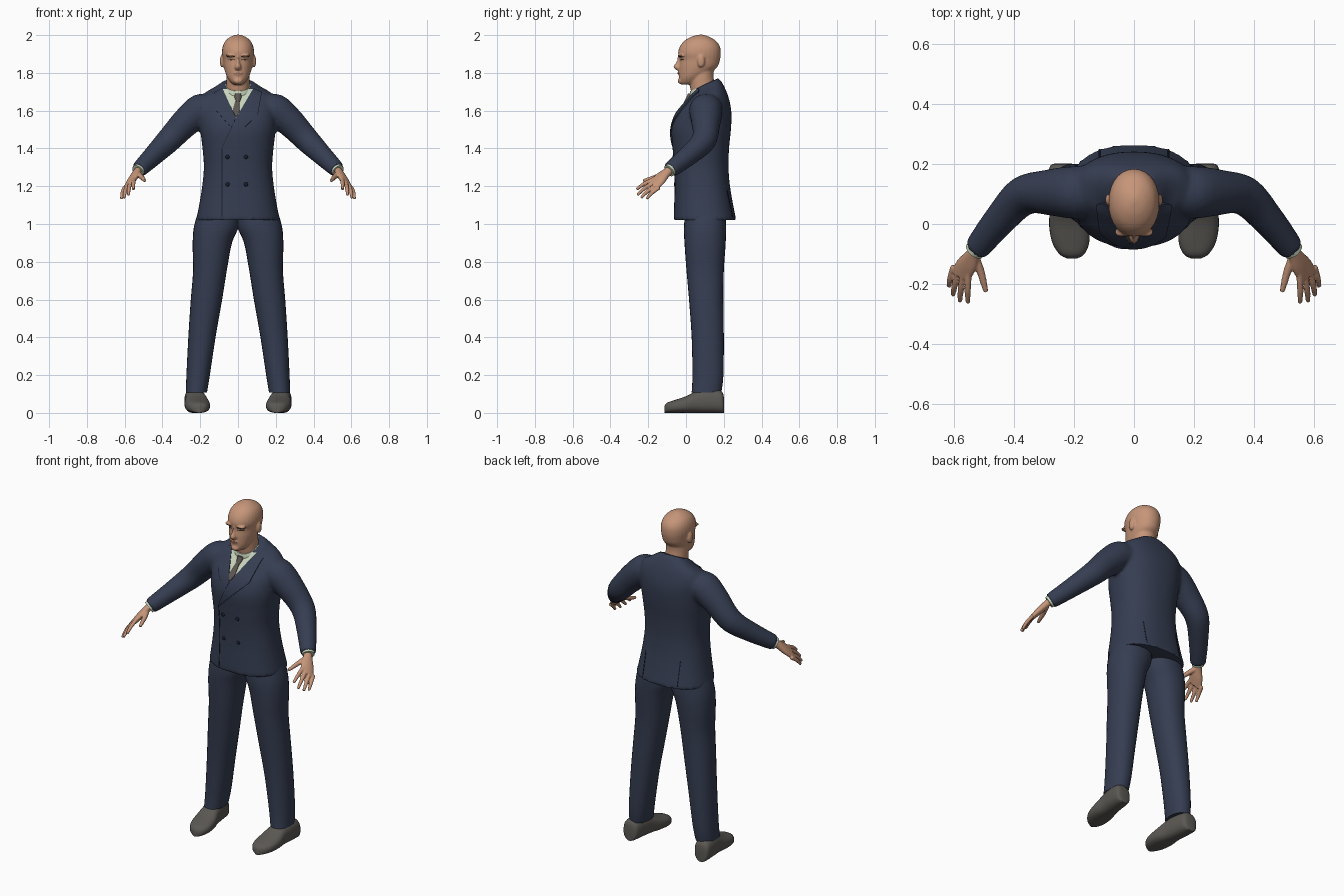
import bpy, bmesh
from math import cos, sin, pi, radians, copysign
from mathutils import Vector, Matrix
from mathutils.bvhtree import BVHTree

if "Cube" in bpy.data.objects:
    bpy.data.objects.remove(bpy.data.objects["Cube"])


def material(name, *rgb):
    m = bpy.data.materials.new(name)
    m.use_nodes = True
    m.diffuse_color = (*rgb, 1)
    m.node_tree.nodes["Principled BSDF"].inputs["Base Color"].default_value = (*rgb, 1)
    return m


NAVY = material("navy cloth", .036, .047, .083)
SEAM = material("dark seam", .01, .013, .024)
SKIN = material("skin", .56, .3, .19)
LIPS = material("lips", .36, .16, .11)
BROW = material("dark brown", .06, .04, .03)
SHIRT = material("pale green shirt", .58, .66, .5)
TIE = material("grey tie", .11, .095, .085)
LEATHER = material("grey leather", .105, .098, .088)


# ---------- helpers ----------
def level(z, hw, front, back, dz=0, x=0):
    """Horizontal ring; dz lifts its back and lowers its front."""
    return (Vector((x, (front + back) / 2, z)), Vector((hw, 0, 0)),
            Vector((0, (back - front) / 2, dz)))


def spline(a, b, c, d, t):
    return .5 * (2 * b + (c - a) * t + (2 * a - 5 * b + 4 * c - d) * t * t
                 + (3 * b - a - 3 * c + d) * t ** 3)


def loft(bm, rings, n=28, steps=4, power=2.0):
    """Skin a smooth closed surface over (centre, half_u, half_v) rings."""
    last, dense = len(rings) - 1, []
    for i in range(last):
        k = [rings[max(0, min(last, i + j))] for j in (-1, 0, 1, 2)]
        dense += [[spline(*(r[p] for r in k), s / steps) for p in range(3)]
                  for s in range(steps)]
    dense.append(rings[-1])
    loops = []
    for c, u, v in dense:
        loop = []
        for j in range(n):
            a = 2 * pi * j / n
            cu, cv = (copysign(abs(f) ** (2 / power), f) for f in (cos(a), sin(a)))
            loop.append(bm.verts.new(c + u * cu + v * cv))
        loops.append(loop)
    for a, b in zip(loops, loops[1:]):
        for j in range(n):
            k = (j + 1) % n
            bm.faces.new((a[j], a[k], b[k], b[j]))
    bm.faces.new(loops[0])
    bm.faces.new(loops[-1])


def tube(bm, pts, side=1, n=20):
    """Round limb through (x, y, z, radius) points."""
    p = [Vector((side * q[0], q[1], q[2])) for q in pts]
    rings = []
    for i, q in enumerate(pts):
        t = (p[min(i + 1, len(p) - 1)] - p[max(i - 1, 0)]).normalized()
        u = t.cross(Vector((0, 0, 1))).normalized()
        rings.append((p[i], u * q[3], t.cross(u) * q[3]))
    loft(bm, rings, n)


def ball(bm, centre, radii):
    bmesh.ops.create_uvsphere(bm, u_segments=20, v_segments=12, radius=1,
                              matrix=Matrix.Translation(centre) @ Matrix.Diagonal((*radii, 1)))


def finish(name, bm, mat, mirror=False, voxel=0, smooth=3, thick=0, angle=50):
    bmesh.ops.recalc_face_normals(bm, faces=bm.faces)
    ob = bpy.data.objects.new(name, bpy.data.meshes.new(name))
    bm.to_mesh(ob.data)
    bm.free()
    bpy.context.scene.collection.objects.link(ob)
    if mirror:
        ob.modifiers.new("mirror", 'MIRROR').use_mirror_merge = False
    if thick:
        m = ob.modifiers.new("thickness", 'SOLIDIFY')
        m.thickness, m.offset = thick, 0
    if voxel:
        m = ob.modifiers.new("blend", 'REMESH')
        m.mode, m.voxel_size = 'VOXEL', voxel
        m = ob.modifiers.new("relax", 'SMOOTH')
        m.factor, m.iterations = .5, smooth
    dg = bpy.context.evaluated_depsgraph_get()
    me = bpy.data.meshes.new_from_object(ob.evaluated_get(dg))
    ob.modifiers.clear()
    ob.data = me
    me.materials.clear()
    me.materials.append(mat)
    me.shade_smooth()
    me.set_sharp_from_angle(angle=radians(angle))
    return ob


def tree_of(ob):
    return BVHTree.FromPolygons([v.co for v in ob.data.vertices],
                                [p.vertices[:] for p in ob.data.polygons])


def surface(tree, x, z, lift, face=-1):
    """Point on the front (face=-1) or back (face=1) of a body."""
    hit = tree.ray_cast(Vector((x, face, z)), Vector((0, -face, 0)))[0]
    return Vector((x, (hit.y if hit else 0) + face * lift, z))


def along(pts, t):
    f = t * (len(pts) - 1)
    i = min(int(f), len(pts) - 2)
    return Vector(pts[i]).lerp(Vector(pts[i + 1]), f - i)


def patch(name, tree, edge_a, edge_b, mat, lift=.002, thick=.002, face=-1, nu=24, nv=10):
    """Thin plate laid on a body between two (x, z) border lines."""
    bm = bmesh.new()
    grid = []
    for i in range(nu + 1):
        a, b = along(edge_a, i / nu), along(edge_b, i / nu)
        grid.append([bm.verts.new(surface(tree, *a.lerp(b, j / nv), lift, face))
                     for j in range(nv + 1)])
    for r, s in zip(grid, grid[1:]):
        for j in range(nv):
            bm.faces.new((r[j], r[j + 1], s[j + 1], s[j]))
    bmesh.ops.remove_doubles(bm, verts=bm.verts, dist=.0002)
    return finish(name, bm, mat, thick=thick)


def line(name, tree, pts, width, mat, lift=.003, face=-1):
    return patch(name, tree, [(x - width, z) for x, z in pts],
                 [(x + width, z) for x, z in pts], mat, lift, face=face, nv=2)


# ---------- jacket: torso and sleeves blended together ----------
bm = bmesh.new()
loft(bm, [level(*r) for r in (
    (1.02, .222, -.066, .266), (1.1, .206, -.063, .25), (1.2, .19, -.06, .233),
    (1.3, .181, -.063, .225), (1.4, .188, -.071, .228), (1.5, .2, -.077, .238),
    (1.58, .205, -.052, .241), (1.64, .205, -.005, .233), (1.69, .18, .028, .215, .01),
    (1.72, .12, .036, .19, .03), (1.742, .085, .042, .17, .03))], n=40, power=2.35)
SLEEVE = ((.12, .11, 1.605, .085), (.2, .105, 1.6, .088), (.28, .105, 1.535, .077),
          (.37, .093, 1.44, .066), (.45, .01, 1.36, .054), (.525, -.083, 1.287, .043))
for s in (1, -1):
    tube(bm, SLEEVE, s, 24)
jacket = finish("jacket", bm, NAVY, voxel=.01, smooth=4)
chest = tree_of(jacket)

# shirt front, lapels, closing edge, vents, buttons
patch("shirt_front", chest, [(-.082, 1.715), (-.01, 1.56)], [(.082, 1.715), (-.01, 1.56)], SHIRT)
patch("tie_blade", chest, [(-.013, 1.655), (-.029, 1.6), (-.01, 1.565)],
      [(.009, 1.655), (.01, 1.6), (-.01, 1.565)], TIE, .006, .004)
patch("left_lapel", chest, [(.082, 1.718), (-.01, 1.56), (-.085, 1.4)],
      [(.125, 1.695), (.105, 1.58), (-.08, 1.4)], NAVY, .004, .007)
patch("right_lapel", chest, [(-.082, 1.718), (-.05, 1.645), (-.012, 1.56)],
      [(-.125, 1.695), (-.115, 1.6), (-.035, 1.51)], NAVY, .003, .006)
line("front_edge", chest, [(-.012, 1.557), (-.05, 1.475), (-.085, 1.4), (-.085, 1.04)], .0025, SEAM)
for s, side in ((1, "left"), (-1, "right")):
    line(side + "_vent", chest, [(s * .115, 1.18), (s * .115, 1.035)], .0025, SEAM, face=1)
bm = bmesh.new()
for x in (-.055, .042):
    for z in (1.355, 1.21):
        ball(bm, surface(chest, x, z, .001), (.011, .006, .011))
finish("buttons", bm, SEAM)

# shirt collar and tie knot
bm = bmesh.new()
loft(bm, [level(*r) for r in ((1.69, .082, .024, .172, .03), (1.715, .077, .02, .168, .032),
                              (1.735, .066, .022, .16, .032))])
finish("shirt_collar", bm, SHIRT)
bm = bmesh.new()
loft(bm, [level(*r) for r in ((1.645, .011, -.012, .03), (1.67, .019, .002, .04),
                              (1.69, .016, .01, .04))], n=16)
finish("tie_knot", bm, TIE)

# ---------- trousers ----------
bm = bmesh.new()
loft(bm, [level(z, hw, f, b, 0, x) for z, x, hw, f, b in (
    (1.14, .095, .09, .01, .2), (1.0, .112, .118, -.01, .212), (.9, .136, .104, -.008, .21),
    (.75, .149, .089, .003, .2), (.6, .167, .083, .016, .198), (.4, .191, .072, .03, .2),
    (.2, .211, .062, .034, .198), (.108, .22, .056, .03, .187))], power=2.2)
finish("trouser_legs", bm, NAVY, mirror=True)

# ---------- shoes ----------
bm = bmesh.new()
loft(bm, [(Vector((x, y, top / 2)), Vector((hw, 0, 0)), Vector((0, 0, top / 2)))
          for y, x, hw, top in (
    (.202, .237, .026, .07), (.188, .236, .046, .115), (.12, .23, .053, .128),
    (.06, .223, .056, .118), (0, .217, .066, .088), (-.06, .211, .062, .068),
    (-.1, .207, .042, .054), (-.115, .206, .016, .036))], power=2.5)
finish("shoes", bm, LEATHER, mirror=True)

# ---------- hands and cuffs ----------
bm = bmesh.new()
across = Vector((.7, .4, -.6)).normalized()
depth = Vector((.048, -.08, -.08)).cross(across).normalized()
loft(bm, [(Vector(c), across * w, depth * t) for c, w, t in (
    ((.512, -.068, 1.3), .026, .022), ((.535, -.098, 1.275), .027, .02),
    ((.557, -.135, 1.24), .041, .019), ((.577, -.172, 1.207), .042, .014))])
for knuckle, tip in (((.551, -.178, 1.232), (.553, -.262, 1.183)),
                     ((.57, -.18, 1.213), (.58, -.258, 1.153)),
                     ((.588, -.168, 1.197), (.603, -.238, 1.138)),
                     ((.603, -.152, 1.184), (.617, -.208, 1.133))):
    a, b = Vector(knuckle), Vector(tip)
    mid = a.lerp(b, .5) + Vector((.002, -.002, .005))
    tube(bm, [(*a.lerp(b, -.2), .011), (*mid, .0105), (*b, .0075)], n=12)
tube(bm, [(.53, -.112, 1.265, .016), (.512, -.155, 1.25, .0135),
          (.501, -.195, 1.238, .011), (.493, -.226, 1.229, .008)], n=12)
finish("hands", bm, SKIN, mirror=True, voxel=.004, smooth=2)
bm = bmesh.new()
tube(bm, [(.515, -.07, 1.297, .035), (.531, -.09, 1.281, .034)])
finish("shirt_cuffs", bm, SHIRT, mirror=True)

# ---------- head: skull, neck, nose, ears, brow and chin blended together ----------
bm = bmesh.new()
loft(bm, [level(*r) for r in (
    (1.738, .022, -.024, .03), (1.752, .04, -.034, .07), (1.785, .061, -.037, .12, .008),
    (1.83, .075, -.037, .165), (1.87, .08, -.034, .18), (1.905, .085, -.042, .184),
    (1.94, .081, -.032, .179), (1.97, .066, -.008, .158), (1.992, .038, .03, .12),
    (2.002, .008, .068, .09))], power=2.1)
loft(bm, [level(*r) for r in ((1.64, .07, .045, .165), (1.72, .062, .022, .156),
                              (1.78, .062, .02, .146), (1.83, .06, .03, .15))])
loft(bm, [level(*r) for r in ((1.892, .009, -.043, 0), (1.86, .01, -.05, 0),
                              (1.832, .018, -.067, 0), (1.814, .016, -.05, 0))], n=16)
ball(bm, (0, -.029, 1.757), (.024, .015, .016))
ball(bm, (0, -.033, 1.798), (.024, .011, .011))
for s in (1, -1):
    ball(bm, (s * .085, .08, 1.862), (.011, .02, .034))
    ball(bm, (s * .036, -.026, 1.892), (.03, .017, .008))
head = finish("head", bm, SKIN, voxel=.0055, smooth=3)
face = tree_of(head)

# eyes, eyebrows and mouth
for s, side in ((1, "left"), (-1, "right")):
    patch(side + "_eye", face, [(s * .02, 1.87), (s * .036, 1.874), (s * .052, 1.87)],
          [(s * .02, 1.869), (s * .036, 1.866), (s * .052, 1.869)], BROW, .001, nv=3)
    patch(side + "_eyebrow", face, [(s * .017, 1.887), (s * .04, 1.893), (s * .06, 1.887)],
          [(s * .017, 1.884), (s * .04, 1.889), (s * .06, 1.885)], BROW, .001, nv=3)
patch("mouth", face, [(-.023, 1.798), (0, 1.803), (.023, 1.798)],
      [(-.023, 1.797), (0, 1.793), (.023, 1.797)], LIPS, .001, nv=3)
